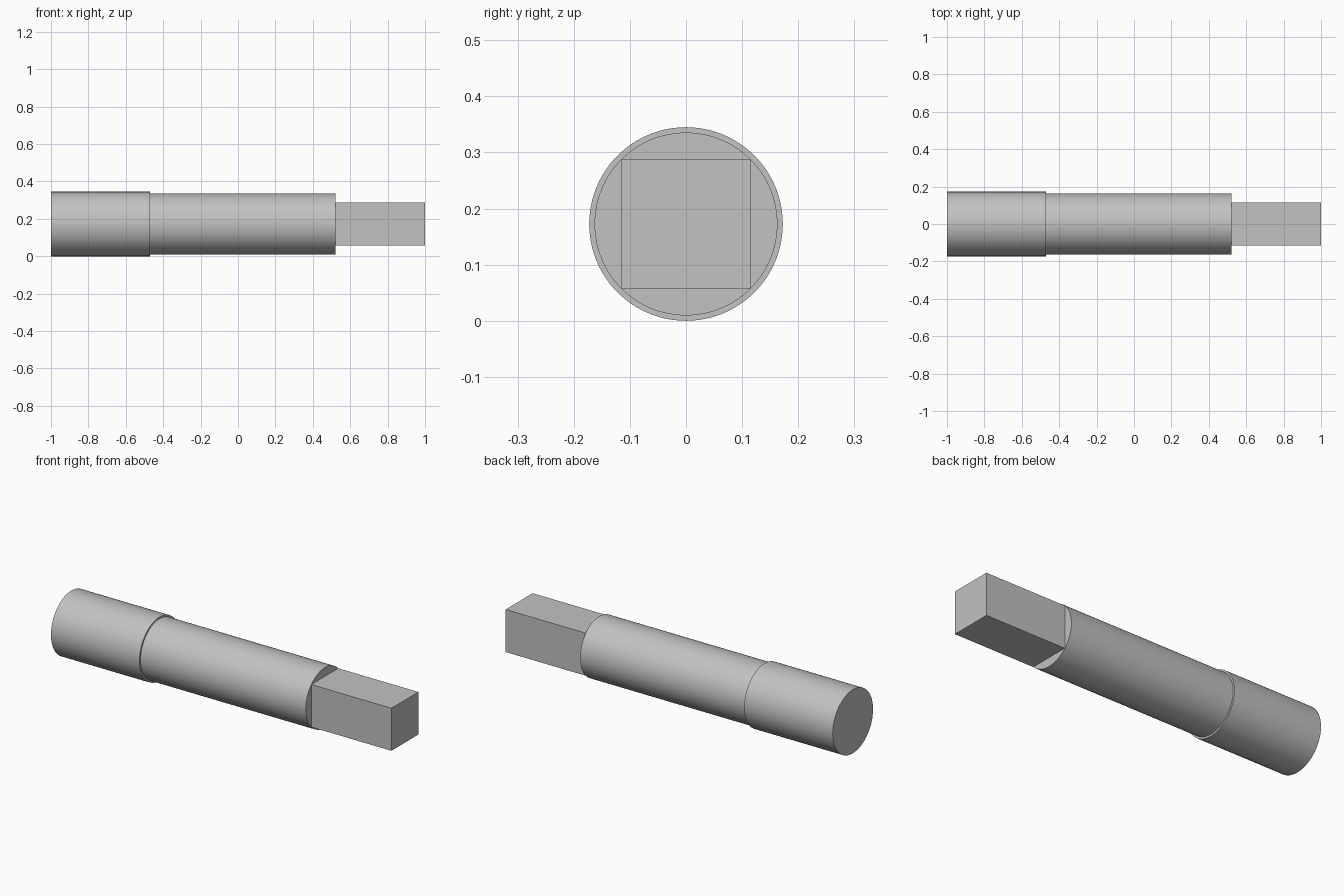
import bpy, bmesh, math
from mathutils import Matrix, Vector

cube = bpy.data.objects.get("Cube")
if cube:
    bpy.data.objects.remove(cube, do_unlink=True)

COLLAR_R, SHAFT_R = 0.1725, 0.163
TANG_SIDE = SHAFT_R * math.sqrt(2)      # square corners meet the shaft's rim
STEP_X, SHOULDER_X = -0.47, 0.52
SEGMENTS = 96

steel = bpy.data.materials.new("grey steel")
steel.use_nodes = True
grey = (0.54, 0.54, 0.54, 1)
steel.diffuse_color = grey
steel.node_tree.nodes["Principled BSDF"].inputs["Base Color"].default_value = grey


def add_part(name, bm):
    bmesh.ops.recalc_face_normals(bm, faces=bm.faces)
    mesh = bpy.data.meshes.new(name)
    bm.to_mesh(mesh)
    bm.free()
    mesh.materials.append(steel)
    obj = bpy.data.objects.new(name, mesh)
    obj.location.z = COLLAR_R
    bpy.context.collection.objects.link(obj)
    return obj


# Stepped round body: half profile turned about the x axis
bm = bmesh.new()
profile = [(-1, 0), (-1, COLLAR_R), (STEP_X, COLLAR_R),
           (STEP_X, SHAFT_R), (SHOULDER_X, SHAFT_R), (SHOULDER_X, 0)]
verts = [bm.verts.new((x, 0, r)) for x, r in profile]
edges = [bm.edges.new(pair) for pair in zip(verts, verts[1:])]
bmesh.ops.spin(bm, geom=verts + edges, cent=(0, 0, 0), axis=(1, 0, 0),
               angle=math.tau, steps=SEGMENTS)
bmesh.ops.remove_doubles(bm, verts=bm.verts, dist=0.0001)
# Merge each end's triangles into one flat cap
bmesh.ops.dissolve_verts(bm, verts=[v for v in bm.verts if v.co.yz.length < 0.001])
body = add_part("stepped_shaft", bm)

bpy.ops.object.select_all(action="DESELECT")
body.select_set(True)
bpy.context.view_layer.objects.active = body
bpy.ops.object.shade_smooth_by_angle(angle=math.radians(30))

# Square drive end
bm = bmesh.new()
length = 1 - SHOULDER_X
bmesh.ops.create_cube(bm, size=1, matrix=Matrix.Translation((SHOULDER_X + length / 2, 0, 0))
                      @ Matrix.Diagonal(Vector((length, TANG_SIDE, TANG_SIDE, 1))))
add_part("square_tang", bm)
